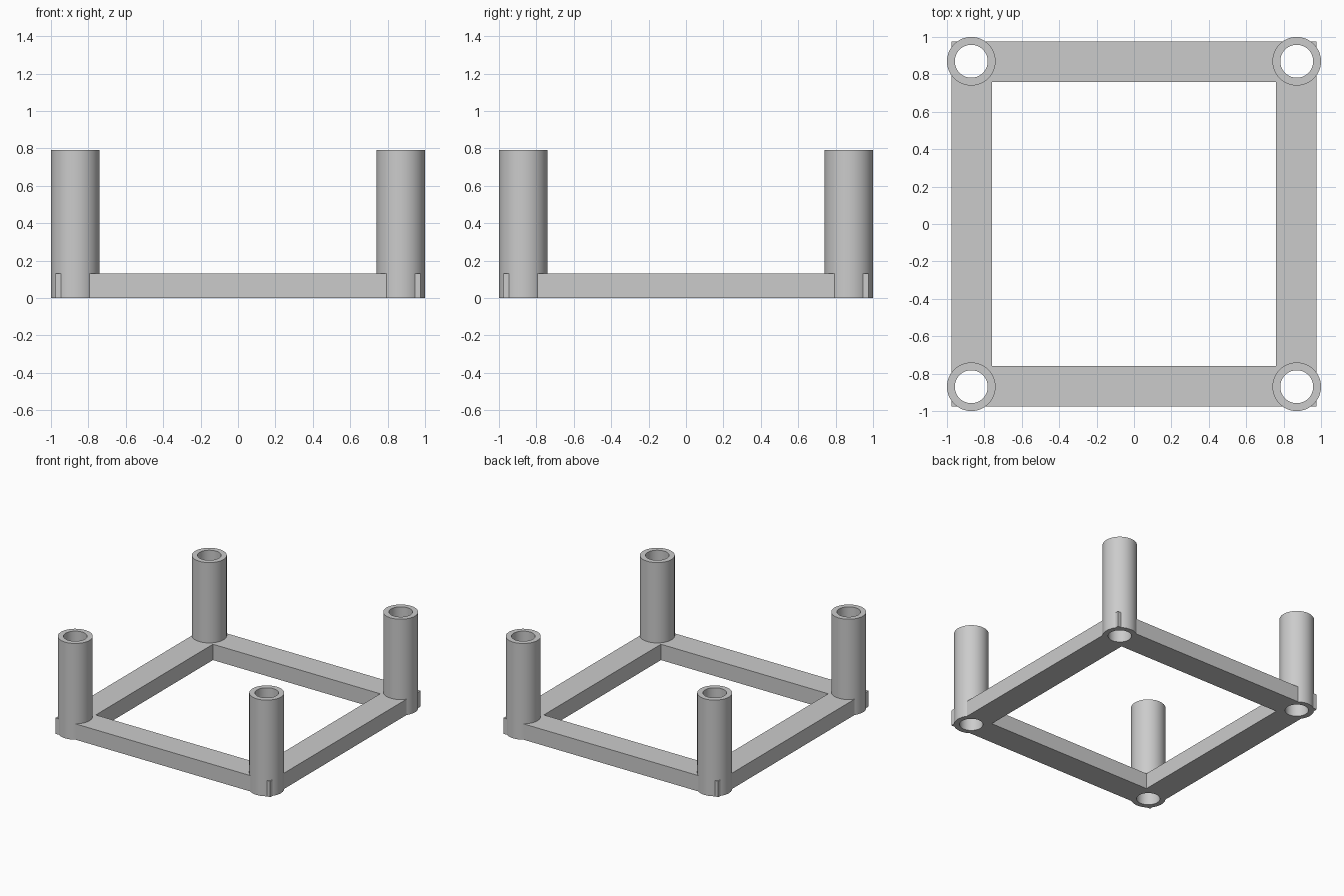
import bpy
import bmesh
from math import radians

cube = bpy.data.objects.get("Cube")
if cube:
    bpy.data.objects.remove(cube, do_unlink=True)

OUTER, INNER, RAIL_H = 0.976, 0.76, 0.13     # square frame
POST, R_OUT, R_BORE, POST_H = 0.87, 0.13, 0.088, 0.79
SEGMENTS = 64

grey = bpy.data.materials.new("light grey")
grey.use_nodes = True
colour = (0.6, 0.6, 0.6, 1)
grey.diffuse_color = colour
grey.node_tree.nodes["Principled BSDF"].inputs["Base Color"].default_value = colour


def add_object(name, bm):
    bmesh.ops.recalc_face_normals(bm, faces=bm.faces)
    mesh = bpy.data.meshes.new(name)
    bm.to_mesh(mesh)
    bm.free()
    mesh.materials.append(grey)
    obj = bpy.data.objects.new(name, mesh)
    bpy.context.collection.objects.link(obj)
    return obj


def activate(obj):
    bpy.ops.object.select_all(action="DESELECT")
    obj.select_set(True)
    bpy.context.view_layer.objects.active = obj


def extrude_up(bm, height):
    ext = bmesh.ops.extrude_face_region(bm, geom=bm.faces[:])
    verts = [e for e in ext["geom"] if isinstance(e, bmesh.types.BMVert)]
    bmesh.ops.translate(bm, verts=verts, vec=(0, 0, height))


def square_frame():
    bm = bmesh.new()
    corners = [(-1, -1), (1, -1), (1, 1), (-1, 1)]
    rings = [[bm.verts.new((x * s, y * s, 0)) for x, y in corners] for s in (OUTER, INNER)]
    for i in range(4):
        j = (i + 1) % 4
        bm.faces.new((rings[0][i], rings[0][j], rings[1][j], rings[1][i]))
    extrude_up(bm, RAIL_H)
    return add_object("base_frame", bm)


def tube(name, x, y):
    # Wall section revolved about the post axis
    bm = bmesh.new()
    section = [(R_OUT, 0), (R_OUT, POST_H), (R_BORE, POST_H), (R_BORE, 0)]
    verts = [bm.verts.new((r, 0, z)) for r, z in section]
    edges = [bm.edges.new((verts[i], verts[(i + 1) % 4])) for i in range(4)]
    bmesh.ops.spin(bm, geom=verts + edges, cent=(0, 0, 0), axis=(0, 0, 1),
                   angle=radians(360), steps=SEGMENTS, use_duplicate=False)
    bmesh.ops.remove_doubles(bm, verts=bm.verts, dist=0.0001)
    obj = add_object(name, bm)
    obj.location = (x, y, 0)
    activate(obj)
    bpy.ops.object.shade_smooth_by_angle(angle=radians(30))


def cut_socket(frame, x, y):
    # Opening in the frame that the post passes through
    bm = bmesh.new()
    bmesh.ops.create_cone(bm, cap_ends=True, segments=SEGMENTS, depth=1,
                          radius1=R_OUT - 0.005, radius2=R_OUT - 0.005)
    cutter = add_object("socket_cutter", bm)
    cutter.location = (x, y, 0)
    cutter.hide_render = True
    mod = frame.modifiers.new("socket", "BOOLEAN")
    mod.operation = "DIFFERENCE"
    mod.solver = "EXACT"
    mod.object = cutter
    activate(frame)
    bpy.ops.object.modifier_apply(modifier=mod.name)
    bpy.data.objects.remove(cutter, do_unlink=True)


frame = square_frame()
for side_y, y in (("front", -POST), ("back", POST)):
    for side_x, x in (("right", -POST), ("left", POST)):
        cut_socket(frame, x, y)
        tube(f"{side_y}_{side_x}_post", x, y)
